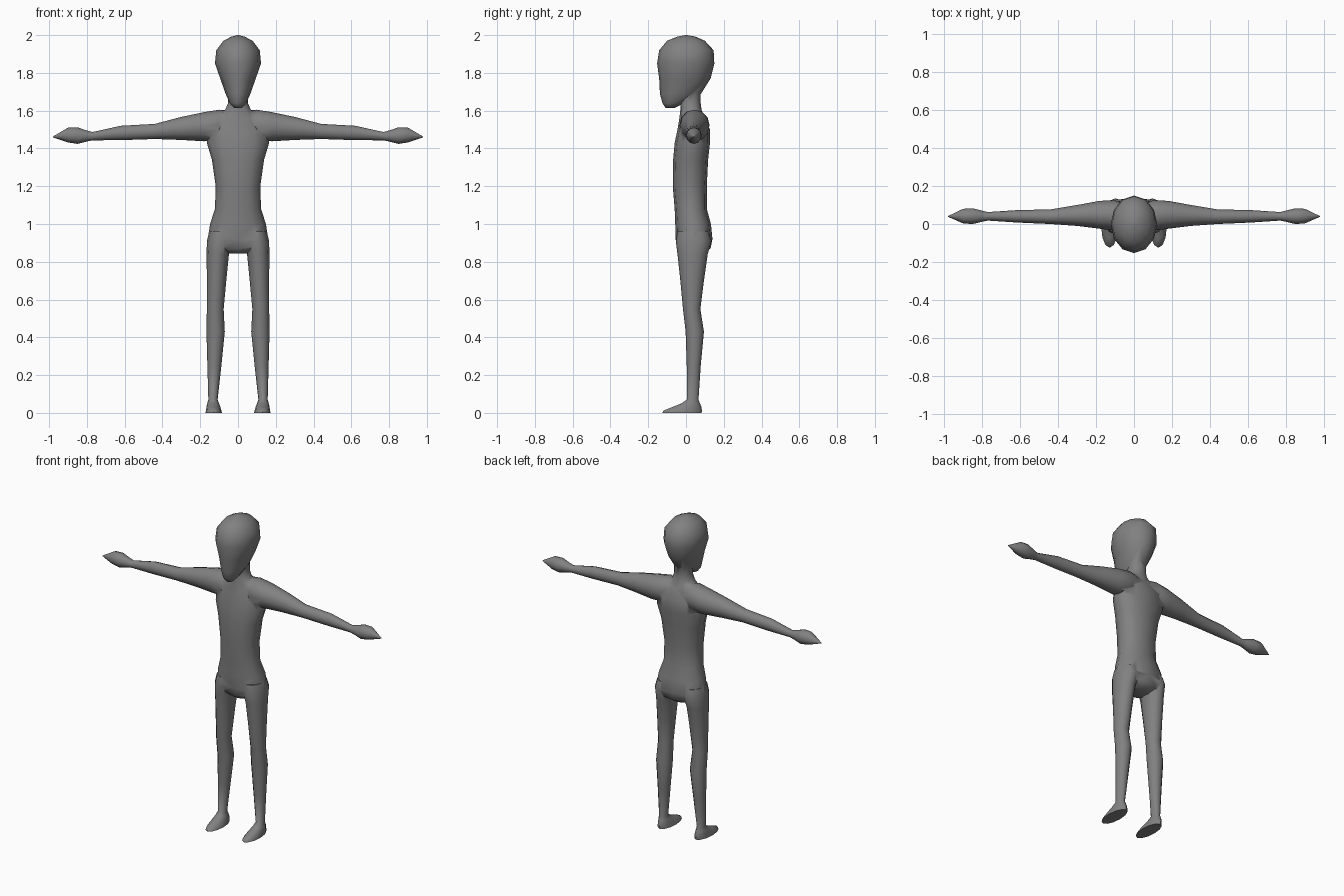
import bpy, bmesh, math

SIDES = 12
grey = bpy.data.materials.new("plain grey")
grey.diffuse_color = (0.22, 0.22, 0.22, 1)


def loft(name, rings, axis="z", power=1.0):
    """Skin elliptical rings: (station, u_min, u_max, v_min, v_max)."""
    bm = bmesh.new()
    loops = []
    for s, u0, u1, v0, v1 in rings:
        loop = []
        for i in range(SIDES):
            a = 2 * math.pi * i / SIDES
            c, d = math.cos(a), math.sin(a)
            c = math.copysign(abs(c) ** power, c)
            d = math.copysign(abs(d) ** power, d)
            u = (u0 + u1) / 2 + c * (u1 - u0) / 2
            v = (v0 + v1) / 2 + d * (v1 - v0) / 2
            loop.append(bm.verts.new((u, v, s) if axis == "z" else (s, u, v)))
        loops.append(loop)
    for a, b in zip(loops, loops[1:]):
        for i in range(SIDES):
            j = (i + 1) % SIDES
            bm.faces.new((a[i], a[j], b[j], b[i]))
    bm.faces.new(loops[0][::-1])
    bm.faces.new(loops[-1])
    bmesh.ops.recalc_face_normals(bm, faces=bm.faces)
    mesh = bpy.data.meshes.new(name)
    bm.to_mesh(mesh)
    bm.free()
    mesh.materials.append(grey)
    ob = bpy.data.objects.new(name, mesh)
    bpy.context.collection.objects.link(ob)
    return ob


# torso and neck: height, half width, front, back
torso = [(0.845, .06, -.02, .09), (0.87, .12, -.045, .13), (0.92, .16, -.055, .14),
         (1.0, .148, -.057, .132), (1.08, .122, -.06, .11), (1.2, .118, -.07, .11),
         (1.34, .138, -.068, .117), (1.43, .165, -.06, .127), (1.50, .165, -.045, .127),
         (1.56, .12, -.035, .10), (1.605, .068, -.03, .082), (1.64, .052, -.03, .078),
         (1.72, .052, -.03, .078)]
body = loft("body", [(z, -w, w, f, b) for z, w, f, b in torso], power=0.9)

# egg-shaped head with a low chin
skull = [(1.615, .022, -.108, -.06), (1.64, .044, -.125, -.01), (1.69, .066, -.138, .08),
         (1.77, .094, -.142, .13), (1.85, .122, -.153, .15), (1.92, .115, -.142, .146),
         (1.97, .077, -.1, .1), (1.992, .035, -.045, .05), (2.0, .004, -.004, .006)]
parts = [loft("head", [(z, -w, w, f, b) for z, w, f, b in skull])]

# arm with mitten hand: x, front, back, bottom, top
arm = [(.04, .0, .1, 1.47, 1.60), (.1, -.035, .125, 1.44, 1.605),
       (.18, -.025, .122, 1.438, 1.592), (.30, -.01, .1, 1.445, 1.567),
       (.44, .0, .077, 1.45, 1.53), (.62, .008, .073, 1.444, 1.52),
       (.77, .018, .063, 1.443, 1.487), (.80, .012, .07, 1.437, 1.495),
       (.85, .0, .083, 1.424, 1.512), (.90, .003, .08, 1.432, 1.51),
       (.98, .038, .042, 1.459, 1.463)]

# leg and foot: z, inner x, outer x, front, back
leg = [(0, .085, .172, -.125, .083), (.012, .088, .17, -.12, .084),
       (.03, .093, .167, -.075, .082), (.05, .1, .163, -.025, .074),
       (.07, .108, .157, .004, .066), (.25, .088, .162, .004, .078),
       (.43, .07, .167, -.002, .095), (.55, .076, .165, -.016, .076),
       (.70, .062, .165, -.03, .095), (.84, .048, .166, -.045, .115),
       (.91, .03, .165, -.054, .135), (.96, .04, .152, -.045, .12)]

for side, label in ((1, "left"), (-1, "right")):
    parts.append(loft(label + "_arm", [(side * r[0], *r[1:]) for r in arm], axis="x"))
    parts.append(loft(label + "_leg", [(z, side * a, side * b, f, k)
                                       for z, a, b, f, k in leg]))

# merge limbs and head into one continuous skin
bpy.context.view_layer.objects.active = body
for part in parts:
    mod = body.modifiers.new("join", "BOOLEAN")
    mod.operation = "UNION"
    mod.solver = "EXACT"
    mod.object = part
    bpy.ops.object.modifier_apply(modifier=mod.name)
    bpy.data.objects.remove(part)

body.select_set(True)
bpy.ops.object.shade_smooth_by_angle(angle=math.radians(60))
